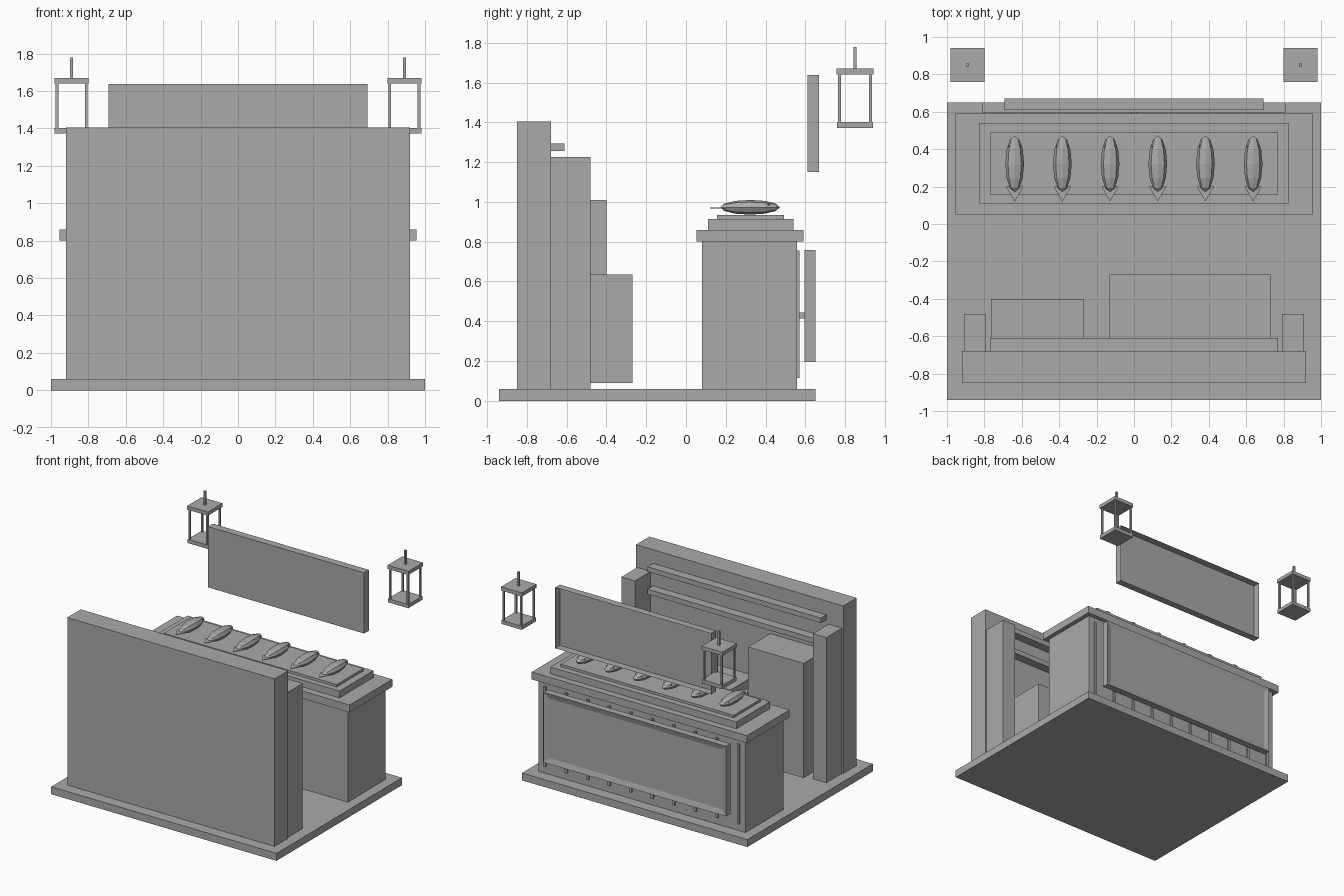
import bpy, bmesh
from mathutils import Matrix

cube = bpy.data.objects.get("Cube")
if cube:
    bpy.data.objects.remove(cube, do_unlink=True)

gray = bpy.data.materials.new("plain_gray")
gray.use_nodes = True
gray.diffuse_color = (0.4, 0.4, 0.4, 1)
gray.node_tree.nodes["Principled BSDF"].inputs["Base Color"].default_value = (0.4, 0.4, 0.4, 1)


def finish(name, bm):
    mesh = bpy.data.meshes.new(name)
    bm.to_mesh(mesh)
    bm.free()
    mesh.materials.append(gray)
    obj = bpy.data.objects.new(name, mesh)
    bpy.context.collection.objects.link(obj)
    return obj


def add_box(bm, x, y, z):
    """Box between the low and high value on each axis."""
    spans = (x, y, z)
    mid = [(a + b) / 2 for a, b in spans]
    size = [b - a for a, b in spans]
    bmesh.ops.create_cube(bm, size=1, matrix=Matrix.Translation(mid) @ Matrix.Diagonal((*size, 1)))


def box(name, x, y, z):
    bm = bmesh.new()
    add_box(bm, x, y, z)
    return finish(name, bm)


def back_face(bm):
    bm.normal_update()
    return max(bm.faces, key=lambda f: f.normal.y)


# Floor and tall front wall with its posts, shelves and cabinets
box("floor_slab", (-1, 1), (-0.94, 0.65), (0, 0.06))
box("tall_wall", (-0.92, 0.92), (-0.85, -0.68), (0.06, 1.405))
box("left_post", (0.79, 0.91), (-0.68, -0.48), (0.06, 1.225))
box("right_post", (-0.91, -0.79), (-0.68, -0.48), (0.06, 1.225))
for name, z in (("upper_shelf", 1.255), ("lower_shelf", 1.075)):
    box(name, (-0.77, 0.77), (-0.68, -0.61), (z, z + 0.04))
box("tall_cabinet", (-0.765, -0.27), (-0.68, -0.40), (0.09, 1.01))
box("wide_cabinet", (-0.13, 0.73), (-0.68, -0.27), (0.09, 0.635))

# Counter with stepped display trays
box("counter_body", (-0.92, 0.92), (0.08, 0.558), (0.06, 0.8))
box("counter_top", (-0.955, 0.955), (0.052, 0.592), (0.8, 0.86))
box("display_tray", (-0.825, 0.825), (0.11, 0.54), (0.86, 0.915))
box("tray_bed", (-0.768, 0.768), (0.155, 0.492), (0.915, 0.935))

# Thin slats along the counter's back
bm = bmesh.new()
for i in range(10):
    x = -0.86 + i * 1.72 / 9
    add_box(bm, (x - 0.01, x + 0.01), (0.556, 0.57), (0.115, 0.757))
finish("counter_slats", bm)

# Framed panel with a shallow recess, and its small mount
bm = bmesh.new()
add_box(bm, (-0.81, 0.81), (0.595, 0.65), (0.195, 0.758))
face = back_face(bm)
bmesh.ops.inset_individual(bm, faces=[face], thickness=0.06)
bmesh.ops.translate(bm, verts=face.verts, vec=(0, -0.012, 0))
bmesh.ops.inset_individual(bm, faces=[face], thickness=0.0005)
finish("framed_panel", bm)
box("panel_mount", (-0.015, 0.015), (0.57, 0.597), (0.415, 0.443))

# Overhead board, open at the back
bm = bmesh.new()
add_box(bm, (-0.692, 0.692), (0.61, 0.67), (1.15, 1.638))
bmesh.ops.delete(bm, geom=[back_face(bm)], context='FACES_ONLY')
finish("overhead_board", bm)

# Row of faceted fish with flat tails and small eyes
for i in range(6):
    x = -0.638 + i * 0.255
    bm = bmesh.new()
    shape = (Matrix.Translation((x, 0.322, 0.973)) @ Matrix.Diagonal((0.05, 0.15, 0.037, 1))
             @ Matrix.Rotation(1.5708, 4, 'X'))
    bmesh.ops.create_uvsphere(bm, u_segments=8, v_segments=6, radius=1, matrix=shape)
    for side in (-1, 1):
        bmesh.ops.create_icosphere(bm, subdivisions=1, radius=0.008,
                                   matrix=Matrix.Translation((x + side * 0.028, 0.415, 0.988)))
    tail = [bm.verts.new(p) for p in
            ((x - 0.046, 0.2, 0.968), (x, 0.12, 0.968), (x + 0.046, 0.2, 0.968))]
    face = bm.faces.new(tail)
    top = bmesh.ops.extrude_face_region(bm, geom=[face])["geom"]
    bmesh.ops.translate(bm, verts=[v for v in top if isinstance(v, bmesh.types.BMVert)],
                        vec=(0, 0, 0.004))
    bmesh.ops.recalc_face_normals(bm, faces=bm.faces[:])
    finish(f"fish_{i + 1}", bm)

# Pair of hanging open lanterns
for name, cx in (("left_lantern", 0.89), ("right_lantern", -0.89)):
    cy = 0.85
    bm = bmesh.new()

    def part(dx, dy, half, low, high):
        add_box(bm, (cx + dx - half, cx + dx + half), (cy + dy - half, cy + dy + half), (low, high))

    part(0, 0, 0.092, 1.64, 1.67)
    part(0, 0, 0.09, 1.372, 1.402)
    part(0, 0, 0.008, 1.67, 1.78)
    for dx in (-0.078, 0.078):
        for dy in (-0.078, 0.078):
            part(dx, dy, 0.007, 1.402, 1.64)
    finish(name, bm)
